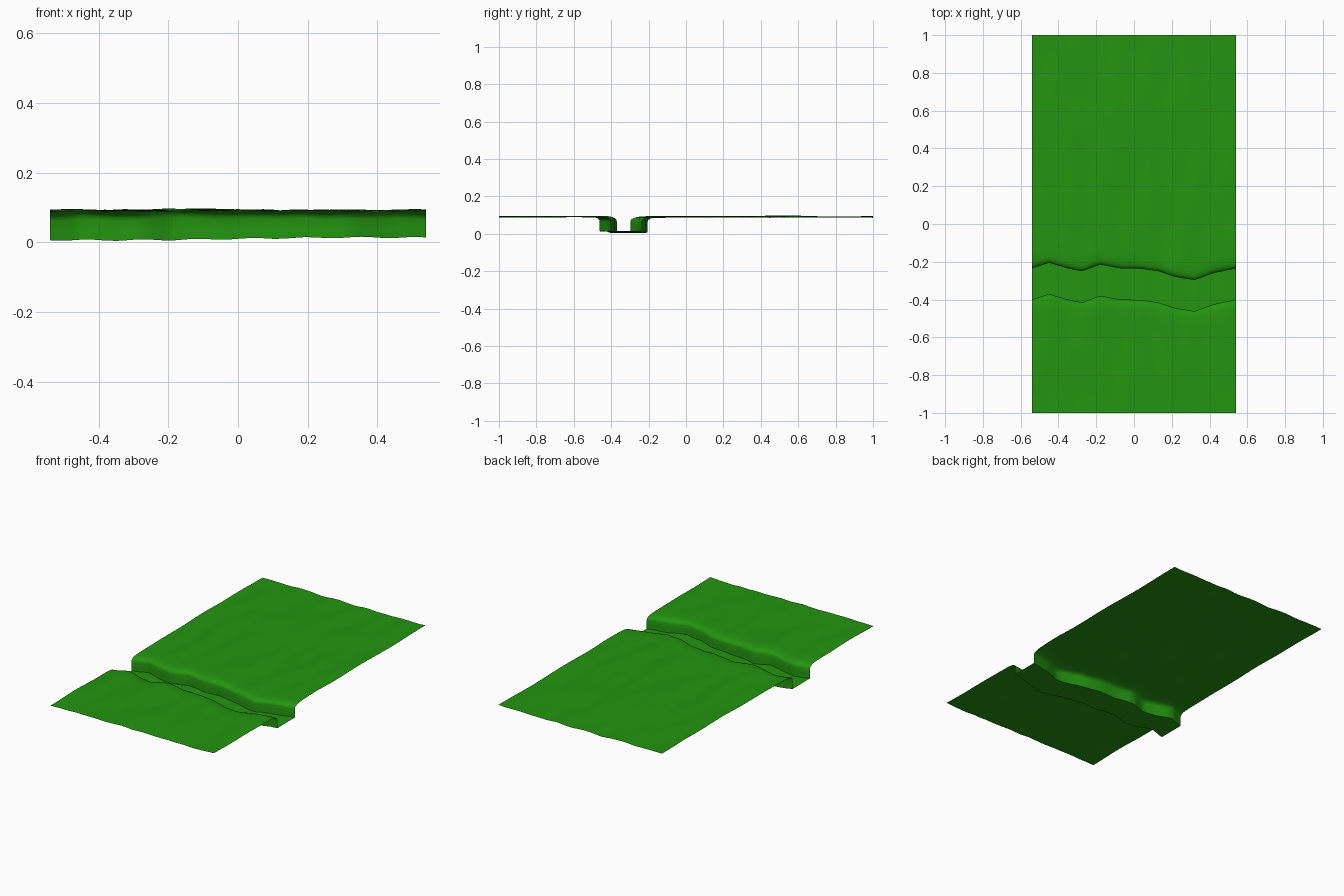
import bpy
import bmesh
import math
from mathutils import Vector, noise

cube = bpy.data.objects.get("Cube")
if cube:
    bpy.data.objects.remove(cube)

HALF_X, HALF_Y = 0.54, 1.0
TROUGH = 0.165          # width of the trench floor
STEPS = 3               # columns per bend of the trench
FLOOR_Z, GROUND_Z = 0.01, 0.091

# Winding line of the trench's back wall, as (x, y)
bends = [(-0.54, -0.235), (-0.45, -0.205), (-0.35, -0.235), (-0.275, -0.25),
         (-0.18, -0.215), (-0.07, -0.235), (0.04, -0.237), (0.13, -0.25),
         (0.22, -0.28), (0.32, -0.297), (0.42, -0.26), (0.54, -0.235)]

# Rounded bank, as (distance from the wall, height above the floor as a share)
bank = [(0.0, 0.0), (0.0, 0.35), (0.0, 0.68), (0.003, 0.8),
        (0.012, 0.89), (0.026, 0.95), (0.045, 0.98), (0.075, 1.0)]


def trench_line():
    """Bend points with evenly spaced columns between them."""
    line = []
    for (x0, y0), (x1, y1) in zip(bends, bends[1:]):
        for i in range(STEPS):
            t = i / STEPS
            line.append((x0 + (x1 - x0) * t, y0 + (y1 - y0) * t))
    return line + [bends[-1]]


def ground_height(x, y):
    """Gentle bumps stretched into long furrows along y."""
    furrow = noise.noise(Vector((x * 13, y * 3.5, 1.7)))
    swell = noise.noise(Vector((x * 3, y * 2.5, 8.3)))
    return GROUND_Z + 0.007 * furrow + 0.004 * swell


def floor_height(x):
    return FLOOR_Z + 0.004 * math.sin(x * 4.0) + 0.002 * math.sin(x * 40)


def half_column(x, wall_y, side, rows):
    """Points from the foot of the wall up the bank and out to the far edge."""
    points = []
    low = floor_height(x)
    for reach, share in bank:
        y = wall_y + side * reach
        points.append((x, y, low + (ground_height(x, y) - low) * share))
    start = points[-1][1]
    for i in range(1, rows + 1):
        y = start + (side * HALF_Y - start) * i / rows
        points.append((x, y, ground_height(x, y)))
    return points


# Ground sheet: front field, trench and back field in one surface
bm = bmesh.new()
columns = []
for x, y in trench_line():
    front = half_column(x, y - TROUGH, -1, 14)
    back = half_column(x, y, 1, 30)
    middle = [(x, y - TROUGH / 2, floor_height(x))]
    columns.append([bm.verts.new(p) for p in front[::-1] + middle + back])

for a, b in zip(columns, columns[1:]):
    for i in range(len(a) - 1):
        bm.faces.new((a[i], b[i], b[i + 1], a[i + 1]))

mesh = bpy.data.meshes.new("grass_ground")
bm.to_mesh(mesh)
bm.free()
ground = bpy.data.objects.new("grass_ground", mesh)
bpy.context.collection.objects.link(ground)

# Grass colour
grass = bpy.data.materials.new("grass_green")
grass.use_nodes = True
colour = (0.017, 0.30, 0.005, 1.0)
grass.diffuse_color = colour
shader = grass.node_tree.nodes["Principled BSDF"]
shader.inputs["Base Color"].default_value = colour
mesh.materials.append(grass)

# Smooth fields with crisp trench corners
bpy.ops.object.select_all(action="DESELECT")
ground.select_set(True)
bpy.context.view_layer.objects.active = ground
bpy.ops.object.shade_smooth_by_angle(angle=math.radians(40))
